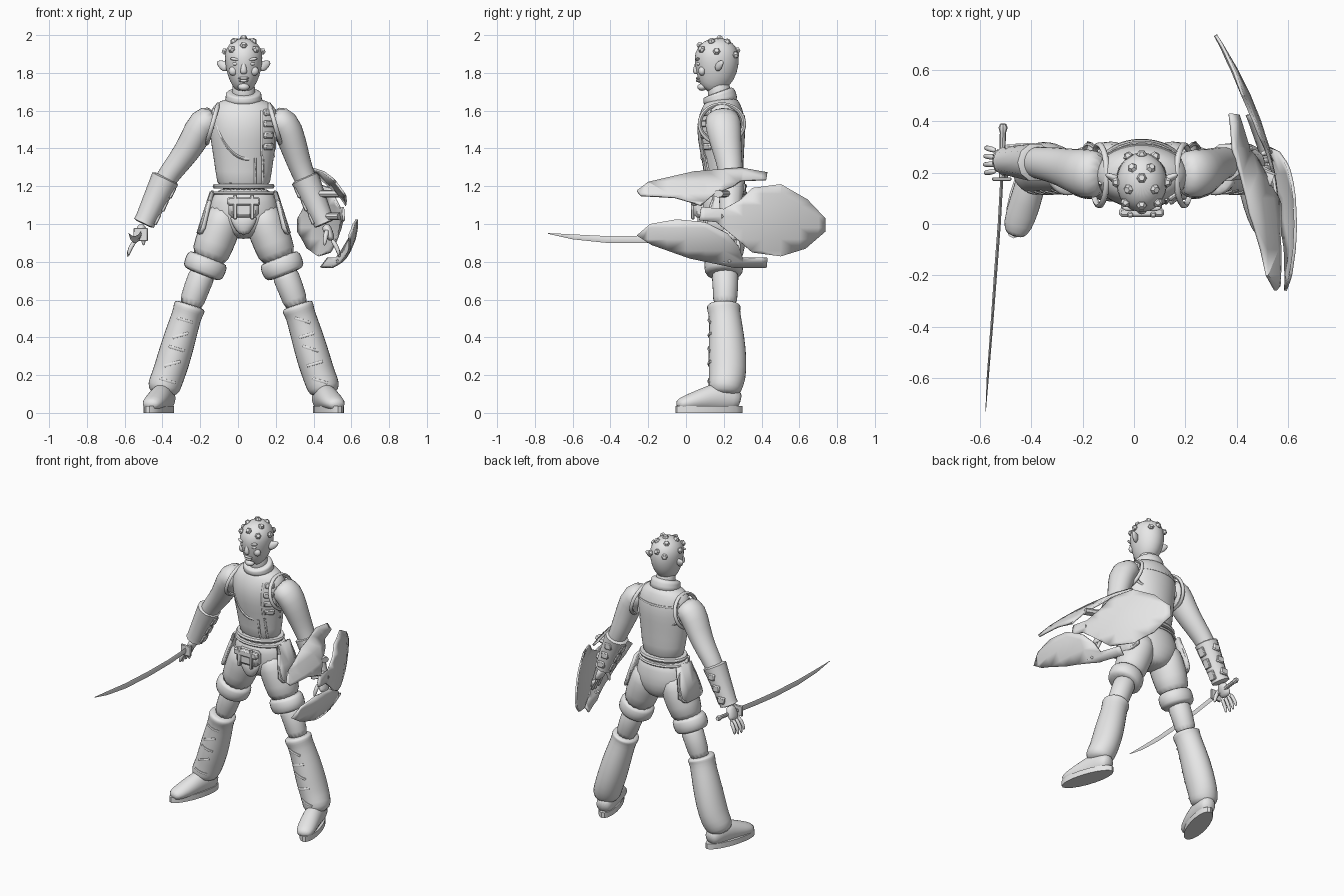
import bpy, bmesh, math
from mathutils import Vector, Euler
from mathutils.bvhtree import BVHTree

if "Cube" in bpy.data.objects:
    bpy.data.objects.remove(bpy.data.objects["Cube"])

GREY = (0.8, 0.8, 0.8, 1)
mat = bpy.data.materials.new("plain grey")
mat.use_nodes = True
mat.diffuse_color = GREY
mat.node_tree.nodes["Principled BSDF"].inputs["Base Color"].default_value = GREY
CX = 0.03          # the body's own centre line
SIDES = (("right", -1), ("left", 1))


def finish(name, bm, soft=0, angle=40):
    bmesh.ops.recalc_face_normals(bm, faces=bm.faces)
    me = bpy.data.meshes.new(name)
    bm.to_mesh(me)
    bm.free()
    me.materials.append(mat)
    ob = bpy.data.objects.new(name, me)
    bpy.context.collection.objects.link(ob)
    if soft:
        me.polygons.foreach_set("use_smooth", [True] * len(me.polygons))
        ob.modifiers.new("soft", "SUBSURF").levels = soft
        ob.modifiers["soft"].render_levels = soft
    else:
        bpy.ops.object.select_all(action="DESELECT")
        ob.select_set(True)
        bpy.context.view_layer.objects.active = ob
        bpy.ops.object.shade_smooth_by_angle(angle=math.radians(angle))
    return ob


def tube(name, rings, segs=14, up=(0, 1, 0), soft=1):
    """Skin oval rings (x, y, z, radius across, radius along up)."""
    bm, loops = bmesh.new(), []
    pts = [Vector(r[:3]) for r in rings]
    for i, r in enumerate(rings):
        t = (pts[min(i + 1, len(pts) - 1)] - pts[max(i - 1, 0)]).normalized()
        u = t.cross(Vector(up)).normalized()
        v = u.cross(t)
        angles = [math.tau * k / segs for k in range(segs)]
        loops.append([bm.verts.new(pts[i] + u * r[3] * math.cos(a) + v * r[4] * math.sin(a)) for a in angles])
    for a, b in zip(loops, loops[1:]):
        for k in range(segs):
            n = (k + 1) % segs
            bm.faces.new((a[k], a[n], b[n], b[k]))
    bm.faces.new(loops[0])
    bm.faces.new(loops[-1])
    return finish(name, bm, soft)


def column(name, rows, **kw):
    return tube(name, [(CX, y, z, rx, ry) for z, y, rx, ry in rows], **kw)


def blob(name, loc, size, rot=(0, 0, 0)):
    bm = bmesh.new()
    bmesh.ops.create_uvsphere(bm, u_segments=14, v_segments=8, radius=1)
    bmesh.ops.scale(bm, vec=size, verts=bm.verts)
    bmesh.ops.rotate(bm, matrix=Euler(rot).to_matrix(), verts=bm.verts)
    bmesh.ops.translate(bm, vec=loc, verts=bm.verts)
    return finish(name, bm, angle=80)


def block(name, loc, size, normal=(0, -1, 0)):
    """Bevelled box whose local z follows the normal."""
    bm = bmesh.new()
    bmesh.ops.create_cube(bm, size=1)
    bmesh.ops.scale(bm, vec=size, verts=bm.verts)
    bmesh.ops.bevel(bm, geom=bm.edges[:], offset=min(size) * 0.25, segments=1, affect="EDGES")
    q = Vector(normal).to_track_quat("Z", "Y")
    bmesh.ops.rotate(bm, matrix=q.to_matrix(), verts=bm.verts)
    bmesh.ops.translate(bm, vec=loc, verts=bm.verts)
    return finish(name, bm)


def rope(name, pts, r, closed=False):
    cu = bpy.data.curves.new(name + " path", "CURVE")
    cu.dimensions, cu.bevel_depth, cu.bevel_resolution, cu.resolution_u = "3D", r, 1, 4
    cu.use_fill_caps = True
    sp = cu.splines.new("NURBS")
    sp.points.add(len(pts) - 1)
    for p, co in zip(sp.points, pts):
        p.co = (*co, 1)
    sp.use_endpoint_u, sp.use_cyclic_u, sp.order_u = not closed, closed, 3
    tmp = bpy.data.objects.new("path", cu)
    bpy.context.collection.objects.link(tmp)
    deps = bpy.context.evaluated_depsgraph_get()
    bm = bmesh.new()
    bm.from_mesh(bpy.data.meshes.new_from_object(tmp.evaluated_get(deps)))
    bpy.data.objects.remove(tmp)
    return finish(name, bm, angle=60)


def surface(ob):
    bpy.context.view_layer.update()
    return BVHTree.FromObject(ob, bpy.context.evaluated_depsgraph_get())


def hit(tree, x, z, side):
    return tree.ray_cast(Vector((x, side * 3, z)), Vector((0, -side, 0)))[:2]


def drape(name, tree, pts, r, side=-1):
    found = [hit(tree, x, z, side)[0] for x, z in pts]
    found = [p for p in found if p]
    if len(found) > 1:
        rope(name, found, r)


def plate(name, outline, place, thick, cuts=()):
    """Outline in (y, z), sliced for curvature, then placed in x."""
    bm = bmesh.new()
    bm.faces.new([bm.verts.new((0, y, z)) for y, z in outline])
    for axis, values in cuts:
        no = Vector((0, axis == "y", axis == "z"))
        for c in values:
            bmesh.ops.bisect_plane(bm, geom=bm.verts[:] + bm.edges[:] + bm.faces[:], plane_co=no * c, plane_no=no)
    for v in bm.verts:
        v.co.x = place(v.co.y, v.co.z)
    ob = finish(name, bm, angle=30)
    mod = ob.modifiers.new("thickness", "SOLIDIFY")
    mod.thickness, mod.offset = thick, 0
    return ob


# Torso, neck, collar, pelvis
torso = column("torso", [(1.16, .2, .14, .1), (1.28, .2, .15, .105), (1.4, .19, .17, .12), (1.5, .185, .185, .132),
                         (1.58, .19, .185, .122), (1.63, .19, .165, .1), (1.67, .185, .09, .08)], segs=20)
column("neck", [(1.62, .19, .07, .07), (1.7, .175, .062, .062), (1.78, .165, .06, .06)])
tube("collar", [(CX, .185, 1.63, .115, .1), (CX, .18, 1.67, .095, .092), (CX, .172, 1.695, .1, .09), (CX, .17, 1.7, .08, .07)])
column("pelvis", [(1.2, .2, .148, .11), (1.12, .2, .175, .125), (1.03, .21, .195, .13), (.97, .205, .14, .115), (.92, .2, .06, .08)], segs=20)
for z, w, h in ((1.2, .158, .012), (1.165, .168, .008)):
    column("waist_belt", [(z - h, .2, w, .118), (z, .2, w + .006, .124), (z + h, .2, w, .118)], segs=24, soft=0)

# Vest edging, chest fastenings and back panel
skin = surface(torso)
drape("diagonal_seam", skin, [(-.13, 1.61), (-.115, 1.52), (-.07, 1.42), (0, 1.35), (.08, 1.34), (.19, 1.36)], .009)
for x, top, low in ((.125, 1.6, 1.36), (.195, 1.58, 1.36), (.09, 1.35, 1.2), (.13, 1.36, 1.2), (-.04, 1.22, 1.17)):
    drape("vest_seam", skin, [(x, low + (top - low) * k / 6) for k in range(7)], .007)
for z in (1.59, 1.53, 1.47, 1.41):
    p, n = hit(skin, .16, z, -1)
    block("chest_buckle", p, (.06, .035, .025), n)
drape("back_panel_edge", skin, [(-.11, 1.6), (-.13, 1.5), (-.11, 1.45), (.03, 1.43), (.17, 1.45), (.19, 1.5), (.17, 1.6)], .01, 1)
drape("back_yoke_seam", skin, [(-.1 + .037 * k, 1.57) for k in range(8)], .007, 1)
for side, s in SIDES:
    ring = [math.tau * k / 14 for k in range(14)]
    rope(side + "_armhole_rim", [(CX + s * (.165 - .03 * math.sin(a)), .19 + .12 * math.cos(a), 1.53 + .105 * math.sin(a)) for a in ring], .012, True)

# Belt pouch and front flap
block("belt_pouch", (CX, .075, 1.085), (.16, .1, .07))
block("pouch_flap", (CX, .045, 1.12), (.175, .045, .035))
for dx in (-.045, .045):
    block("pouch_strap", (CX + dx, .036, 1.09), (.022, .13, .02))
tube("front_flap", [(CX, .09, 1.06, .085, .03), (CX, .085, 1.0, .065, .03), (CX, .1, .94, .025, .03)])

# Head and face
column("head", [(1.705, .11, .03, .035), (1.735, .13, .062, .078), (1.79, .155, .088, .108), (1.85, .163, .1, .12),
                (1.91, .163, .102, .118), (1.955, .16, .078, .09), (1.985, .158, .035, .04)], segs=20)
tube("nose", [(CX, .07, 1.875, .012, .012), (CX, .052, 1.83, .014, .014), (CX, .048, 1.805, .022, .016), (CX, .06, 1.795, .015, .01)], segs=8)
for z, w in ((1.772, .03), (1.758, .026)):
    blob("lip", (CX, .068, z), (w, .016, .008))
blob("chin", (CX, .085, 1.725), (.032, .025, .02))
for side, s in SIDES:
    blob(side + "_eye", (CX + s * .042, .068, 1.848), (.018, .012, .01))
    blob(side + "_brow", (CX + s * .045, .062, 1.872), (.03, .012, .008), (0, -s * .15, 0))
    blob(side + "_cheek", (CX + s * .055, .085, 1.81), (.025, .02, .025))
    tube(side + "_ear", [(CX + s * .08, .16, 1.825, .03, .018), (CX + s * .11, .18, 1.84, .032, .018), (CX + s * .142, .195, 1.86, .008, .008)], segs=8)

# Studs over the scalp, by compass angle and height angle
for az, el in ((-90, 42), (-25, 58), (205, 58), (0, 22), (180, 22), (55, 55), (125, 55), (60, 12), (120, 12), (90, 25), (90, 82), (-48, 28), (228, 28)):
    a, e = math.radians(az), math.radians(el)
    d = Vector((math.cos(a) * math.cos(e), math.sin(a) * math.cos(e), math.sin(e)))
    base = Vector((CX, .162, 1.872)) + d * Vector((.097, .113, .1)).length / 1.8
    base += Vector((0, d.y * .013, d.z * .005))
    up = (0, 0, 1) if el < 70 else (0, 1, 0)
    tube("scalp_stud", [(*(base + d * h), r, r) for h, r in ((-.012, .014), (.008, .02), (.022, .012))], segs=6, up=up, soft=0)

# Legs: shorts, knees, boots, feet
for side, s in SIDES:
    def limb(rows):
        return [(CX + s * dx, y, z, a, b) for dx, y, z, a, b in rows]
    tube(side + "_thigh", limb([(.09, .2, 1.1, .09, .11), (.115, .205, 1.0, .11, .125), (.155, .205, .9, .108, .115), (.195, .2, .79, .1, .1)]))
    tube(side + "_shorts_cuff", limb([(.186, .2, .825, .095, .092), (.19, .2, .815, .118, .107), (.218, .2, .74, .118, .107), (.222, .2, .73, .085, .085)]))
    tube(side + "_knee", limb([(.2, .205, .78, .08, .085), (.25, .21, .66, .068, .065), (.29, .205, .54, .07, .07)]))
    boot = tube(side + "_boot", limb([(.281, .2, .575, .07, .08), (.284, .2, .565, .088, .094), (.292, .2, .545, .086, .09), (.3, .205, .52, .08, .085),
                                      (.335, .215, .41, .088, .096), (.372, .22, .28, .092, .106), (.405, .22, .18, .088, .1), (.425, .205, .135, .092, .092), (.43, .205, .09, .065, .08)]))
    shell = surface(boot)
    for k, z in enumerate((.49, .41, .34, .26, .17)):
        mid = CX + s * (.302 + (.52 - z) * .29)
        tilt = .012 if k % 2 else -.012
        drape(side + "_boot_crease", shell, [(mid + j * .02, z + tilt * j / 2) for j in range(-2, 3)], .008)
    tube(side + "_foot", limb([(.405, .29, .06, .04, .04), (.412, .25, .075, .058, .07), (.43, .17, .085, .06, .085), (.455, .08, .068, .064, .06),
                               (.485, -.01, .05, .06, .04), (.497, -.05, .04, .035, .025)]), up=(0, 0, 1))
    sole = [(.41, .18, z, w, d) for z, w, d in ((0, 1, 1), (.035, 1, 1))]
    bm = bmesh.new()
    bmesh.ops.create_cone(bm, cap_ends=True, segments=20, radius1=1, radius2=1, depth=.036)
    for v in bm.verts:
        v.co.y = v.co.y * .178 + .122
        v.co.x = CX + s * (.45 + (.12 - v.co.y) * .28) + v.co.x * .064
        v.co.z += .018
    finish(side + "_sole", bm)
    # Hip panel with a raised rim and a pocket plate
    outline = [(.15, 1.17), (.28, 1.17), (.32, .98), (.28, .95), (.12, .95), (.1, .98)]
    def hip(y, z):
        return CX + s * (.17 + (1.17 - z) * .32 - 2 * (y - .2) ** 2)
    plate(side + "_hip_panel", outline, hip, .02, (("y", (.15, .2, .25)), ("z", (1.05,))))
    rope(side + "_hip_panel_rim", [(hip(y, z) + s * .005, y, z) for y, z in outline], .009, True)

# Arms, bracers and hands
ARMS = {
    "right": [(-.11, .19, 1.57, .075, .09), (-.19, .195, 1.54, .088, .102), (-.24, .21, 1.43, .076, .085), (-.31, .23, 1.33, .066, .072), (-.385, .24, 1.24, .058, .062), (-.45, .25, 1.11, .05, .052), (-.5, .245, 1.0, .034, .04)],
    "left": [(.17, .19, 1.57, .075, .09), (.25, .195, 1.54, .088, .102), (.29, .21, 1.43, .076, .085), (.32, .23, 1.33, .066, .072), (.355, .24, 1.24, .058, .062), (.41, .24, 1.11, .05, .052), (.46, .235, 1.0, .034, .04)]}
for side, s in SIDES:
    arm = ARMS[side]
    tube(side + "_arm", arm)
    elbow, wrist = Vector(arm[4][:3]), Vector(arm[6][:3])
    along = (wrist - elbow).normalized()
    tube(side + "_bracer", [(*elbow.lerp(wrist, t), r, r) for t, r in ((-.03, .06), (0, .076), (.08, .074), (.9, .056), (.98, .058), (1, .042))], segs=10, soft=0)
    out = along.cross(Vector((0, s, 0))).normalized()
    for t in (.2, .5, .8):
        spot = elbow.lerp(wrist, t)
        block(side + "_bracer_buckle", spot + Vector((0, .066 - .015 * t, 0)), (.05, .045, .025), (0, 1, 0))
        block(side + "_bracer_plate", spot - out * (.07 - .018 * t), (.05, .06, .018), out)
    palm = wrist + along * .1
    tube(side + "_palm", [(*wrist, .026, .035), (*wrist.lerp(palm, .5), .026, .048), (*palm, .018, .05)], segs=10)
    for k in range(4):
        off = Vector((0, (k - 1.5) * .026, 0))
        a = palm - along * .015 + off
        b = a + along * .06 + off * .25 + Vector((s * .012, 0, 0))
        c = b + along * (.055 - .012 * abs(k - 1.3)) + Vector((-s * .012, 0, 0))
        tube(side + "_finger", [(*a, .014, .013), (*b, .013, .012), (*c, .008, .008)], segs=8)
    a = wrist + along * .03 + Vector((0, -.03, 0))
    tube(side + "_thumb", [(*a, .016, .016), (*(a + Vector((-s * .01, -.03, -.045))), .014, .014), (*(a + Vector((-s * .015, -.03, -.09))), .009, .009)], segs=8)

# Curved sword held in the right hand
Z = (0, 0, 1)
tube("sword_blade", [(-.515, .18, .945, .006, .018), (-.525, 0, .928, .006, .018), (-.54, -.2, .918, .006, .019), (-.556, -.42, .918, .005, .018),
                     (-.57, -.6, .932, .004, .013), (-.578, -.73, .95, .001, .002)], segs=4, up=Z, soft=0)
tube("sword_grip", [(-.51, .39, .965, .012, .012), (-.51, .375, .963, .018, .018), (-.511, .355, .962, .012, .013), (-.515, .18, .945, .012, .013)], segs=8, up=Z, soft=0)
block("sword_guard", (-.515, .175, .945), (.075, .07, .014))

# Broken shield in three curved plates on the left forearm
CUTS = (("y", [-.2 + .1 * k for k in range(10)]), ("z", [.8 + .06 * k for k in range(9)]))
plate("shield_rear_plate", [(.08, 1.09), (.2, 1.08), (.29, 1.13), (.35, 1.19), (.5, 1.21), (.64, 1.13), (.735, 1.03), (.735, .96), (.63, .87), (.5, .83), (.35, .85), (.27, .92), (.16, 1.01), (.07, 1.02)],
      lambda y, z: .562 - .45 * y * y - .7 * (z - 1.02) ** 2, .012, CUTS)
plate("shield_upper_plate", [(-.26, 1.175), (-.2, 1.22), (.04, 1.275), (.29, 1.295), (.43, 1.27), (.425, 1.235), (.29, 1.23), (.25, 1.2), (.15, 1.16), (.08, 1.1), (-.06, 1.14), (-.24, 1.15)],
      lambda y, z: .6 - 1.9 * (z - 1) ** 2 - .1 * y - .25 * y * y, .012, CUTS)
plate("shield_lower_plate", [(-.26, .94), (-.19, 1.0), (-.05, 1.025), (.1, 1.01), (.22, .95), (.28, .88), (.3, .82), (.43, .82), (.425, .77), (.26, .77), (.02, .82), (-.18, .89)],
      lambda y, z: .63 - 1.9 * (z - 1) ** 2 - .5 * y * y, .012, CUTS)
for y, z in ((.2, .8), (.23, .805)):
    blob("shield_rivet", (.53, y, z), (.012, .01, .01))
for z in (1.16, 1.04):
    x = .355 + (1.24 - z) * .44
    tube("shield_arm_strap", [(x, .23, z, .02, .03), (.54, .17, z, .02, .03)], segs=8, soft=0)
